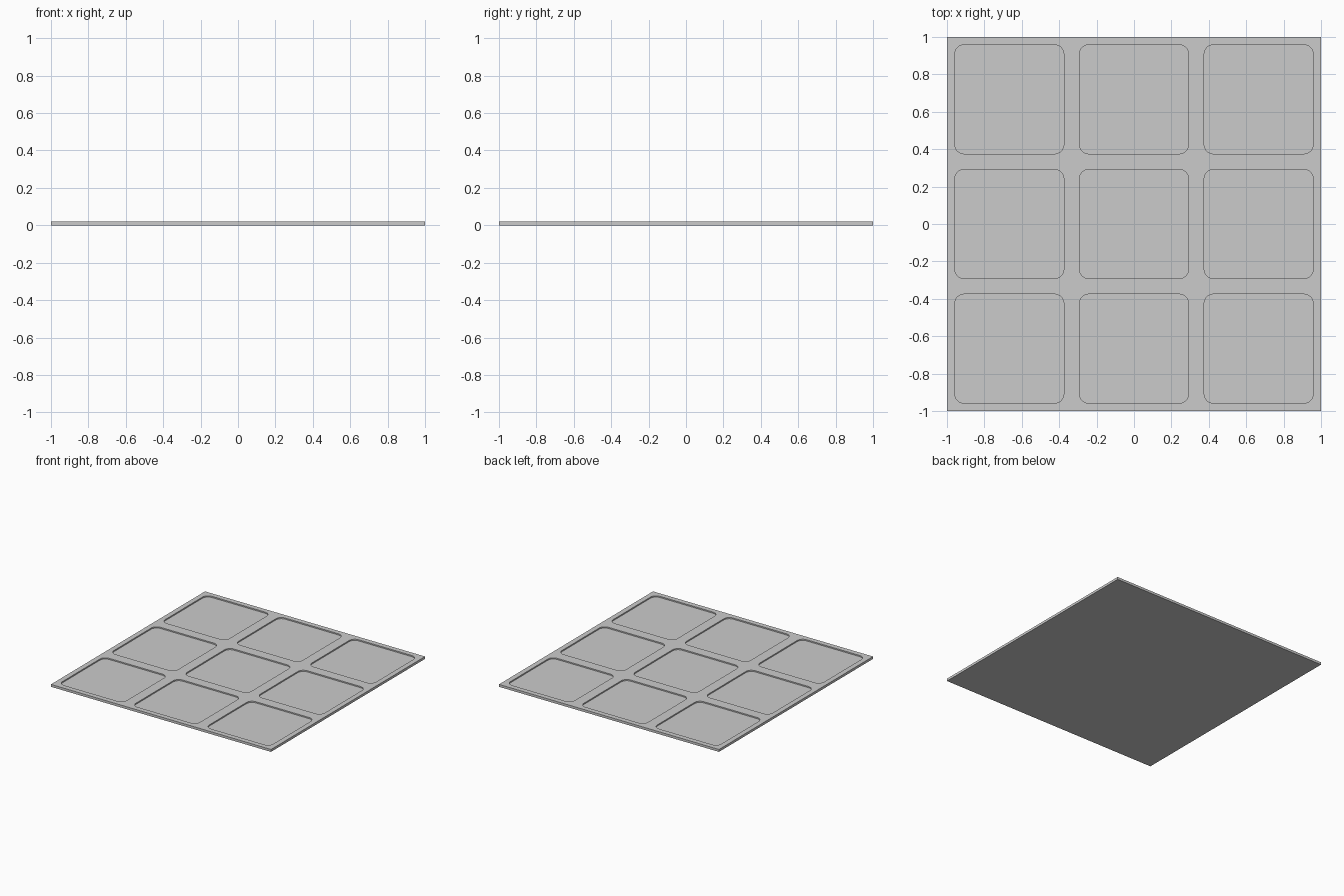
import bpy, bmesh
from math import cos, sin, pi

if "Cube" in bpy.data.objects:
    bpy.data.objects.remove(bpy.data.objects["Cube"])

SIZE, THICK, DEPTH = 2.0, 0.02, 0.01
PITCH = SIZE / 3
HALF = 0.2915      # half width of one pocket
RADIUS = 0.05      # pocket corner radius
SEG = 8


def make_object(name, bm):
    bmesh.ops.recalc_face_normals(bm, faces=bm.faces)
    mesh = bpy.data.meshes.new(name)
    bm.to_mesh(mesh)
    bm.free()
    obj = bpy.data.objects.new(name, mesh)
    bpy.context.collection.objects.link(obj)
    return obj


def add_pocket(bm, cx, cy):
    """Rounded square prism from the pocket floor to above the board."""
    verts = []
    for q, (sx, sy) in enumerate([(1, 1), (-1, 1), (-1, -1), (1, -1)]):
        for i in range(SEG + 1):
            a = (q + i / SEG) * pi / 2
            verts.append(bm.verts.new((cx + sx * (HALF - RADIUS) + RADIUS * cos(a),
                                       cy + sy * (HALF - RADIUS) + RADIUS * sin(a),
                                       THICK - DEPTH)))
    face = bm.faces.new(verts)
    new = bmesh.ops.extrude_face_region(bm, geom=[face], use_keep_orig=True)["geom"]
    bmesh.ops.translate(bm, vec=(0, 0, 2 * DEPTH),
                        verts=[v for v in new if isinstance(v, bmesh.types.BMVert)])


# Square board
bm = bmesh.new()
bmesh.ops.create_cube(bm, size=1)
bmesh.ops.scale(bm, vec=(SIZE, SIZE, THICK), verts=bm.verts)
bmesh.ops.translate(bm, vec=(0, 0, THICK / 2), verts=bm.verts)
board = make_object("board", bm)

# Three by three grid of shallow pockets
bm = bmesh.new()
for ix in (-1, 0, 1):
    for iy in (-1, 0, 1):
        add_pocket(bm, ix * PITCH, iy * PITCH)
cutter = make_object("pocket_cutter", bm)
cutter.hide_render = True
cutter.display_type = 'WIRE'

cut = board.modifiers.new("pockets", 'BOOLEAN')
cut.operation = 'DIFFERENCE'
cut.solver = 'EXACT'
cut.object = cutter
